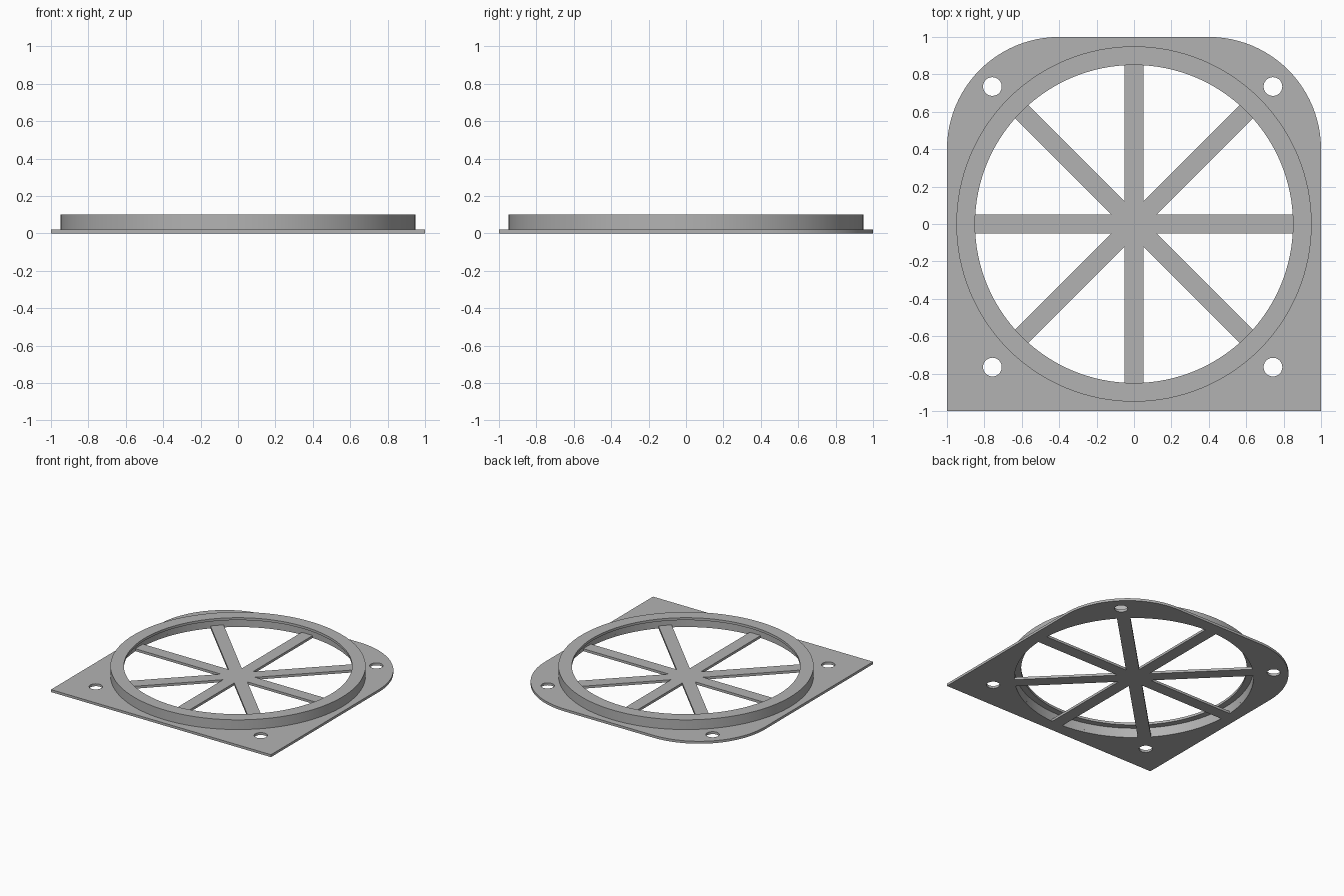
import bpy
import math
from math import sin, cos, pi

cube = bpy.data.objects.get("Cube")
if cube:
    bpy.data.objects.remove(cube, do_unlink=True)

PLATE_T, TOP = 0.02, 0.10                 # plate thickness, overall height
R_OUT, R_HOLE, R_LIP = 0.95, 0.90, 0.85   # ring radii
CORNER, BAR = 0.60, 0.05                  # rear corner radius, half bar width

grey = bpy.data.materials.new("plain grey")
grey.use_nodes = True
colour = (0.45, 0.45, 0.45, 1)
grey.diffuse_color = colour
grey.node_tree.nodes["Principled BSDF"].inputs["Base Color"].default_value = colour


def arc(cx, cy, r, start, end, steps):
    return [(cx + r * cos(start + (end - start) * i / steps),
             cy + r * sin(start + (end - start) * i / steps)) for i in range(steps + 1)]


def finish(ob):
    ob.data.materials.clear()
    ob.data.materials.append(grey)
    bpy.ops.object.select_all(action='DESELECT')
    ob.select_set(True)
    bpy.context.view_layer.objects.active = ob
    bpy.ops.object.shade_smooth_by_angle(angle=math.radians(30))


def flat_plate(name, loops, thickness):
    """Flat extruded sheet: first loop is the outline, the rest are openings."""
    curve = bpy.data.curves.new(name + "_outline", 'CURVE')
    curve.dimensions, curve.fill_mode = '2D', 'BOTH'
    curve.extrude = thickness / 2
    for loop in loops:
        spline = curve.splines.new('POLY')
        spline.points.add(len(loop) - 1)
        for p, (x, y) in zip(spline.points, loop):
            p.co = (x, y, 0, 1)
        spline.use_cyclic_u = True
    ob = bpy.data.objects.new(name, curve)
    ob.location.z = thickness / 2
    bpy.context.collection.objects.link(ob)
    bpy.ops.object.select_all(action='DESELECT')
    ob.select_set(True)
    bpy.context.view_layer.objects.active = ob
    bpy.ops.object.convert(target='MESH')
    finish(bpy.context.object)


def lathe(name, profile, steps):
    """Closed ring swept from an (r, z) cross-section."""
    n = len(profile)
    verts = [(r * cos(2 * pi * i / steps), r * sin(2 * pi * i / steps), z)
             for i in range(steps) for r, z in profile]
    faces = [(i * n + j, (i + 1) % steps * n + j,
              (i + 1) % steps * n + (j + 1) % n, i * n + (j + 1) % n)
             for i in range(steps) for j in range(n)]
    mesh = bpy.data.meshes.new(name)
    mesh.from_pydata(verts, [], faces)
    ob = bpy.data.objects.new(name, mesh)
    bpy.context.collection.objects.link(ob)
    finish(ob)


# Base plate outline: square front corners, rounded rear corners
c = 1 - CORNER
loops = [[(-1, -1), (1, -1)] + arc(c, c, CORNER, 0, pi / 2, 24)
         + arc(-c, c, CORNER, pi / 2, pi, 24)]

# Screw holes, set slightly off centre
for sx in (-1, 1):
    for sy in (-1, 1):
        loops.append(arc(0.75 * sx - 0.007, 0.75 * sy - 0.015, 0.05, 0, 2 * pi, 32)[:-1])

# Eight wedge openings leave the crossing bars of the grille
gap = math.asin(BAR / R_HOLE)
notch = BAR / sin(pi / 8)
for k in range(8):
    a = k * pi / 4
    tip = (notch * cos(a + pi / 8), notch * sin(a + pi / 8))
    loops.append([tip] + arc(0, 0, R_HOLE, a + gap, a + pi / 4 - gap, 16))
flat_plate("base_plate_with_grille", loops, PLATE_T)

# Raised collar with an inward lip around its top
lathe("collar_ring", [(R_HOLE, PLATE_T), (R_OUT, PLATE_T), (R_OUT, TOP), (R_LIP, TOP),
                      (R_LIP, TOP - 0.02), (R_HOLE, TOP - 0.02)], 128)
